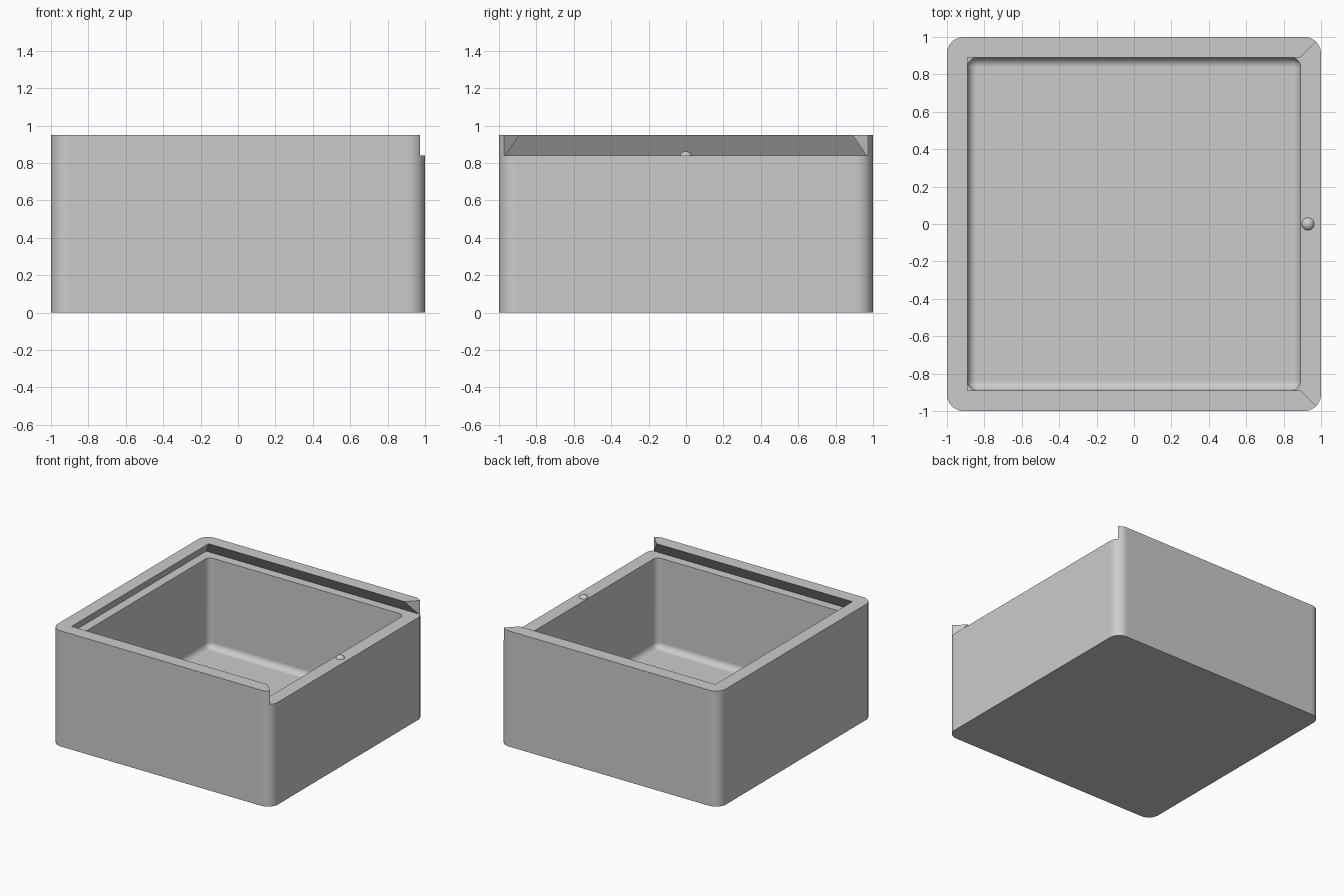
import bpy
import bmesh

cube = bpy.data.objects.get("Cube")
if cube:
    bpy.data.objects.remove(cube, do_unlink=True)

HEIGHT = 0.95      # overall height
LEDGE = 0.84       # shelf the sliding lid would rest on
FLOOR = 0.10       # thickness of the base
INNER = 0.89       # half width of the opening
UNDERCUT = 0.965   # half width of the lid groove at the shelf

grey = bpy.data.materials.new("light grey plastic")
grey.use_nodes = True
grey.diffuse_color = (0.6, 0.6, 0.6, 1)
grey.node_tree.nodes["Principled BSDF"].inputs["Base Color"].default_value = (0.6, 0.6, 0.6, 1)


def make_object(name, bm):
    bmesh.ops.recalc_face_normals(bm, faces=bm.faces)
    mesh = bpy.data.meshes.new(name)
    bm.to_mesh(mesh)
    bm.free()
    mesh.materials.append(grey)
    obj = bpy.data.objects.new(name, mesh)
    bpy.context.collection.objects.link(obj)
    return obj


def rounded_box(name, half, bottom, top, radius, round_bottom=False):
    """Square box with rounded upright edges and optionally a rounded base."""
    bm = bmesh.new()
    bmesh.ops.create_cube(bm, size=2)
    for v in bm.verts:
        v.co = (v.co.x * half, v.co.y * half, top if v.co.z > 0 else bottom)

    def chosen(e):
        a, b = (v.co.z for v in e.verts)
        return abs(a - b) > 0.01 or (round_bottom and a < top and b < top)

    edges = [e for e in bm.edges if chosen(e)]
    bmesh.ops.bevel(bm, geom=edges, offset=radius, segments=10, profile=0.5, affect='EDGES')
    return make_object(name, bm)


def lid_slot(name):
    """Dovetail groove, mitred at 45 degrees where it opens on the +x side."""
    def ring(w, z):
        out = 1.2
        outline = [(-w, -w), (w, -w), (out, -out), (out, out), (w, w), (-w, w)]
        return [bm.verts.new((x, y, z)) for x, y in outline]

    bm = bmesh.new()
    low = ring(UNDERCUT, LEDGE)
    rise = HEIGHT - LEDGE
    high = ring(2 * INNER - UNDERCUT, LEDGE + 2 * rise)
    bm.faces.new(low)
    bm.faces.new(high)
    for i in range(6):
        j = (i + 1) % 6
        bm.faces.new((low[i], low[j], high[j], high[i]))
    return make_object(name, bm)


def smooth(obj):
    bpy.ops.object.select_all(action='DESELECT')
    obj.select_set(True)
    bpy.context.view_layer.objects.active = obj
    bpy.ops.object.shade_smooth_by_angle(angle=0.5)


# Box body with its cavity and lid groove cut out
body = rounded_box("box_body", 1.0, 0.0, HEIGHT, 0.09)
cutters = [lid_slot("lid_slot_cutter"),
           rounded_box("cavity_cutter", INNER, FLOOR, 0.9, 0.05, round_bottom=True)]
for cutter in cutters:
    cutter.hide_render = True
    mod = body.modifiers.new(cutter.name, 'BOOLEAN')
    mod.operation = 'DIFFERENCE'
    mod.solver = 'EXACT'
    mod.object = cutter

# Bake the cuts, then remove the cutters
bpy.context.view_layer.update()
cut = bpy.data.meshes.new_from_object(body.evaluated_get(bpy.context.evaluated_depsgraph_get()))
body.modifiers.clear()
body.data = cut
for cutter in cutters:
    bpy.data.objects.remove(cutter, do_unlink=True)
smooth(body)
weighted = body.modifiers.new("even_shading", 'WEIGHTED_NORMAL')
weighted.keep_sharp = True

# Small snap bump on the open rim
bm = bmesh.new()
bmesh.ops.create_uvsphere(bm, u_segments=32, v_segments=16, radius=0.037)
bmesh.ops.translate(bm, verts=bm.verts, vec=(0.93, 0, 0.825))
smooth(make_object("lid_catch_bump", bm))
